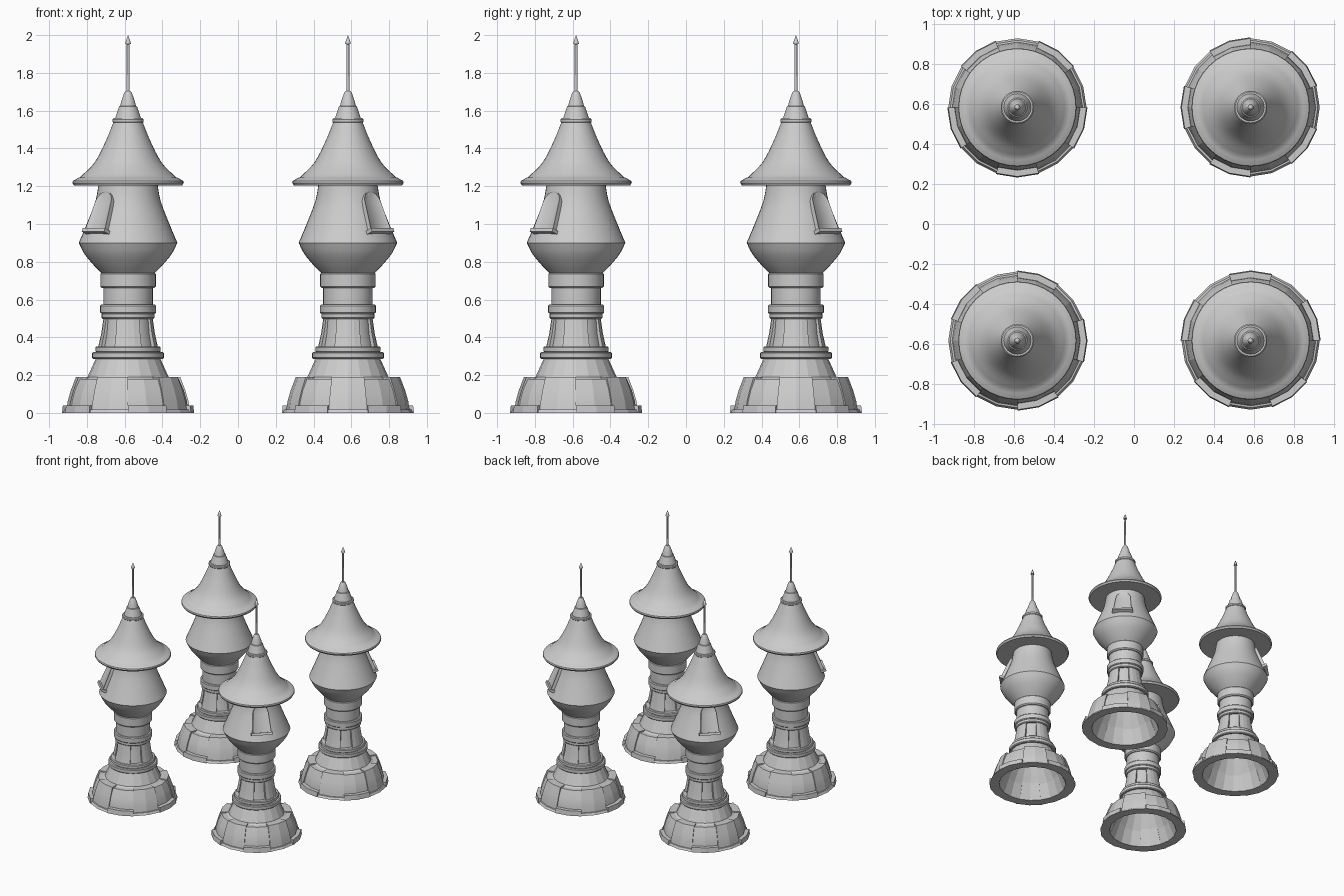
import bpy, bmesh, math
from mathutils import Vector, Matrix

if "Cube" in bpy.data.objects:
    bpy.data.objects.remove(bpy.data.objects["Cube"], do_unlink=True)

stone = bpy.data.materials.new("grey_stone")
stone.use_nodes = True
GREY = (0.6, 0.6, 0.6, 1)
stone.diffuse_color = GREY
stone.node_tree.nodes["Principled BSDF"].inputs["Base Color"].default_value = GREY

CENTRE = 0.582
parts = []


def finish(bm, name, angle=35):
    bmesh.ops.remove_doubles(bm, verts=bm.verts, dist=1e-5)
    bmesh.ops.recalc_face_normals(bm, faces=bm.faces)
    mesh = bpy.data.meshes.new(name)
    bm.to_mesh(mesh)
    bm.free()
    mesh.materials.append(stone)
    ob = bpy.data.objects.new(name, mesh)
    bpy.context.collection.objects.link(ob)
    bpy.ops.object.select_all(action="DESELECT")
    ob.select_set(True)
    bpy.context.view_layer.objects.active = ob
    bpy.ops.object.shade_smooth_by_angle(angle=math.radians(angle))
    parts.append(ob)


def revolve(bm, profile, segs, start=0, sweep=360, closed=True):
    """Sweep an (r, z) profile about z; partial sweeps get end caps."""
    loop = profile + profile[:1] if closed else profile
    rings = []
    for i in range(segs + 1):
        a = math.radians(start + sweep * i / segs)
        rings.append([bm.verts.new((r * math.cos(a), r * math.sin(a), z)) for r, z in loop])
    for p, q in zip(rings, rings[1:]):
        for j in range(len(loop) - 1):
            bm.faces.new((p[j], q[j], q[j + 1], p[j + 1]))
    if sweep < 360:
        bm.faces.new(rings[0][:len(profile)])
        bm.faces.new(rings[-1][:len(profile)][::-1])


def lathe(name, profile, segs=40, closed=False, angle=35):
    bm = bmesh.new()
    revolve(bm, profile, segs, closed=closed)
    bmesh.ops.remove_doubles(bm, verts=bm.verts, dist=1e-5)
    bmesh.ops.dissolve_degenerate(bm, edges=bm.edges, dist=1e-5)
    finish(bm, name, angle)


def sectors(name, profile, count, width, offset=0, segs=2):
    bm = bmesh.new()
    for i in range(count):
        revolve(bm, profile, segs, offset + 360 * i / count - width / 2, width)
    finish(bm, name, 12)


def band(name, r, low, high, bevel=0.006):
    lathe(name, [(r * 0.75, low), (r - bevel, low), (r, low + bevel), (r, high - bevel),
                 (r - bevel, high), (r * 0.75, high)], closed=True)


def smooth_curve(points, steps=4):
    """Catmull-Rom interpolation of an (r, z) profile."""
    pts = [Vector(p) for p in points]
    pts = [2 * pts[0] - pts[1]] + pts + [2 * pts[-1] - pts[-2]]
    out = []
    for a, b, c, d in zip(pts, pts[1:], pts[2:], pts[3:]):
        for k in range(steps):
            t = k / steps
            p = 0.5 * (2 * b + (c - a) * t + (2 * a - 5 * b + 4 * c - d) * t * t
                       + (3 * b - a - 3 * c + d) * t ** 3)
            out.append((p.x, p.y))
    return out + [tuple(points[-1])]


# Hollow flared foot with alternating stone blocks
lathe("foot_shell", [(0.30, 0), (0.285, 0.08), (0.25, 0.17), (0.215, 0.19), (0.165, 0.30),
                     (0.13, 0.30), (0.19, 0.18), (0.25, 0.08), (0.27, 0)], 20, True, 12)
sectors("foot_low_blocks", [(0.27, 0), (0.318, 0), (0.312, 0.06), (0.295, 0.12),
                            (0.268, 0.18), (0.20, 0.18)], 5, 36)
sectors("foot_high_blocks", [(0.27, 0), (0.328, 0), (0.32, 0.06), (0.303, 0.12),
                             (0.276, 0.19), (0.20, 0.19)], 5, 36, 36)
sectors("plinth_high_blocks", [(0.29, 0), (0.35, 0), (0.345, 0.04), (0.29, 0.04)], 5, 36)
sectors("plinth_low_blocks", [(0.29, 0), (0.345, 0), (0.335, 0.018), (0.29, 0.022)], 5, 36, 36)

# Stem: rings, tapering shaft with pilasters, collars
band("foot_ring", 0.19, 0.286, 0.323)
band("shaft_ring", 0.173, 0.32, 0.352)
lathe("shaft", [(0.142, 0.33), (0.125, 0.42), (0.117, 0.52)])
sectors("shaft_pilasters", [(0.11, 0.34), (0.16, 0.34), (0.142, 0.42), (0.129, 0.51), (0.10, 0.51)],
        4, 54, 0, 4)
band("lower_collar_base", 0.140, 0.498, 0.53)
band("lower_collar", 0.148, 0.525, 0.573)
lathe("neck", [(0.131, 0.56), (0.131, 0.67)])
band("upper_collar", 0.147, 0.66, 0.745, 0.009)

# Bulbous chamber
body = [(0.141, 0.74), (0.185, 0.785), (0.232, 0.843), (0.261, 0.90),
        (0.215, 1.01), (0.173, 1.12), (0.156, 1.21)]
lathe("chamber", smooth_curve(body[:4], 3)[:-1] + smooth_curve(body[3:], 3))

# Bell-shaped roof with eave, cap rings and spire
lathe("roof", [(0.0, 1.21), (0.287, 1.205), (0.295, 1.218), (0.292, 1.228), (0.262, 1.245)]
      + smooth_curve([(0.255, 1.247), (0.178, 1.325), (0.118, 1.44), (0.077, 1.54)]))
band("roof_ring", 0.083, 1.535, 1.56)
lathe("roof_cap", [(0.07, 1.555), (0.048, 1.622), (0.042, 1.625), (0.036, 1.65),
                   (0.02, 1.695), (0.014, 1.703), (0.0, 1.703)], 32)
lathe("spire_rod", [(0.008, 1.69), (0.007, 1.96)], 12)
lathe("spire_tip", [(0.0, 1.95), (0.015, 1.953), (0.013, 1.965), (0.0, 2.0)], 12)

# Arched window leaning with the chamber wall, local x = width, y = up, z = out
up = Vector((0.15 - 0.237, 0, 1.17 - 0.96)).normalized()
side = Vector((0, 1, 0))
out = side.cross(up)
frame = Matrix((side, up, out)).transposed().to_4x4()
frame.translation = Vector((0.237, 0, 0.96))
lean = Matrix.Rotation(math.radians(225), 4, "Z") @ frame

bm = bmesh.new()
outline = [(-0.074, 0), (0.074, 0)]
for i in range(13):
    a = math.pi * i / 12
    outline.append((0.06 * math.cos(a), 0.155 + 0.07 * math.sin(a)))
face = bm.faces.new([bm.verts.new((x, y, 0.014)) for x, y in outline])
back = bmesh.ops.extrude_face_region(bm, geom=[face])
bmesh.ops.translate(bm, vec=(0, 0, -0.05), verts=[g for g in back["geom"] if isinstance(g, bmesh.types.BMVert)])
bm.faces.ensure_lookup_table()
front = max(bm.faces, key=lambda f: f.calc_center_median().z)
bmesh.ops.recalc_face_normals(bm, faces=bm.faces)
bmesh.ops.inset_region(bm, faces=[front], thickness=0.014, depth=0)
bmesh.ops.translate(bm, vec=(0, 0, -0.008), verts=front.verts)
bmesh.ops.transform(bm, matrix=lean, verts=bm.verts)
finish(bm, "window")

bm = bmesh.new()
bmesh.ops.create_cube(bm, size=1, matrix=lean @ Matrix.Translation((0, 0, 0))
                      @ Matrix.Diagonal((0.168, 0.02, 0.05, 1)))
finish(bm, "window_sill")

# Four towers, each turned so its window faces its own corner
for ob in list(parts):
    base_name = ob.name
    for k, corner in enumerate(("front_right", "front_left", "back_left", "back_right")):
        tower = ob if k == 0 else ob.copy()
        if k:
            bpy.context.collection.objects.link(tower)
        tower.name = base_name + "_" + corner
        turn = Matrix.Rotation(math.pi / 2 * k, 4, "Z")
        tower.matrix_world = turn @ Matrix.Translation((-CENTRE, -CENTRE, 0))
